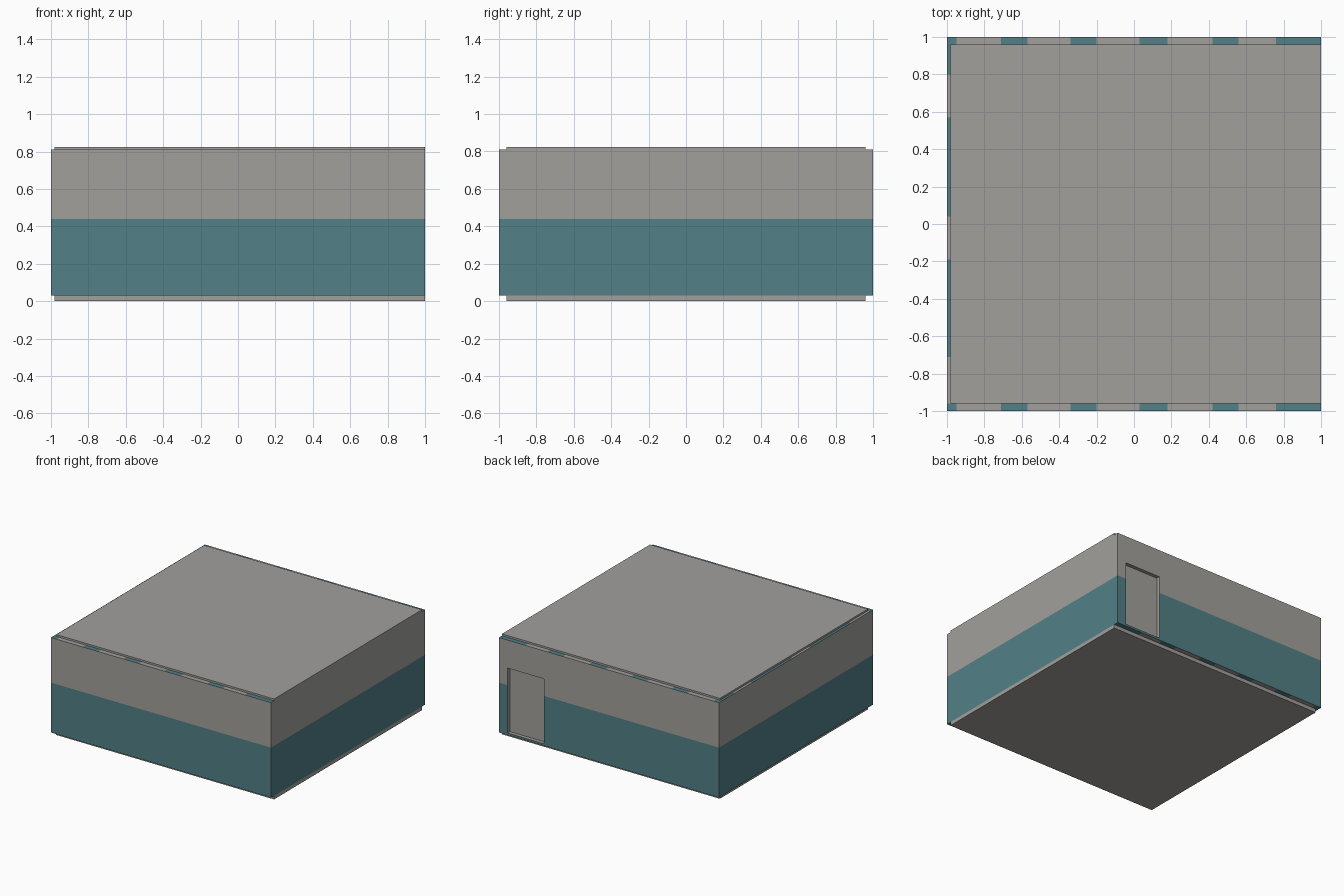
import bpy, bmesh
from mathutils import Vector

if "Cube" in bpy.data.objects:
    bpy.data.objects.remove(bpy.data.objects["Cube"])


def material(name, rgb):
    m = bpy.data.materials.new(name)
    m.diffuse_color = (*rgb, 1)
    m.use_nodes = True
    m.node_tree.nodes["Principled BSDF"].inputs["Base Color"].default_value = m.diffuse_color
    return m


GREY = material("warm grey plaster", (0.36, 0.353, 0.335))
TEAL = material("teal paint", (0.085, 0.215, 0.24))

BAND = 0.44                  # top of the painted teal band
Z0, Z1 = 0.03, 0.81          # wall bottom and top
DOOR = (0.59, 0.92, 0.047, 0.58)   # x0, x1, z0, z1

# painted stretches along the wall edges
STRIPES_X = [(-1, -0.95), (-0.71, -0.57), (-0.34, -0.2), (0.03, 0.18), (0.42, 0.56), (0.76, 1)]
STRIPES_Y = [(-0.71, -0.19), (0.04, 0.57), (0.8, 1)]


def box(lo, hi):
    bm = bmesh.new()
    bmesh.ops.create_cube(bm, size=1)
    for v in bm.verts:
        v.co = Vector([(lo[i] + hi[i]) / 2 + v.co[i] * (hi[i] - lo[i]) for i in range(3)])
    return bm


def cut(bm, axis, value):
    co, no = Vector(), Vector()
    co[axis], no[axis] = value, 1
    bmesh.ops.bisect_plane(bm, geom=bm.verts[:] + bm.edges[:] + bm.faces[:],
                           dist=1e-5, plane_co=co, plane_no=no)


def finish(bm, name):
    bmesh.ops.recalc_face_normals(bm, faces=bm.faces[:])
    me = bpy.data.meshes.new(name)
    bm.to_mesh(me)
    bm.free()
    me.materials.append(GREY)
    me.materials.append(TEAL)
    bpy.context.collection.objects.link(bpy.data.objects.new(name, me))


def in_door(c):
    e = 1e-3
    return DOOR[0] - e < c.x < DOOR[1] + e and DOOR[2] - e < c.z < DOOR[3] + e


def wall(name, lo, hi, axis, stripes, door=False):
    bm = box(lo, hi)
    cut(bm, 2, BAND)
    for a, b in stripes:
        for v in (a, b):
            if lo[axis] < v < hi[axis]:
                cut(bm, axis, v)
    if door:
        for v in DOOR[:2]:
            cut(bm, 0, v)
        for v in DOOR[2:]:
            cut(bm, 2, v)
        # recess the door leaf into the outer face
        leaf = [f for f in bm.faces if f.normal.y > 0.9 and in_door(f.calc_center_median())]
        new = bmesh.ops.extrude_face_region(bm, geom=leaf)["geom"]
        bmesh.ops.translate(bm, vec=(0, -0.03, 0),
                            verts=[g for g in new if isinstance(g, bmesh.types.BMVert)])
        old = [f for f in leaf if f.is_valid]
        if old:
            bmesh.ops.delete(bm, geom=old, context='FACES')
    bm.normal_update()
    for f in bm.faces:
        c = f.calc_center_median()
        if door and in_door(c) and c.y < 0.999:
            f.material_index = 0
        elif abs(f.normal.z) > 0.9:
            f.material_index = int(any(a < c[axis] < b for a, b in stripes))
        else:
            f.material_index = int(c.z < BAND)
    finish(bm, name)


# walls
wall("front_wall", (-1, -1, Z0), (1, -0.96, Z1), 0, STRIPES_X)
wall("back_wall_with_door", (-1, 0.96, Z0), (1, 1, Z1), 0, STRIPES_X, door=True)
wall("left_wall", (-1, -0.96, Z0), (-0.98, 0.96, Z1), 1, STRIPES_Y)
wall("right_wall", (0.98, -0.96, Z0), (1, 0.96, Z1), 1, [])

# floor and ceiling slabs
finish(box((-0.98, -0.96, 0), (1, 0.96, Z0)), "floor_slab")
finish(box((-0.98, -0.96, Z1), (1, 0.96, 0.825)), "ceiling_slab")
